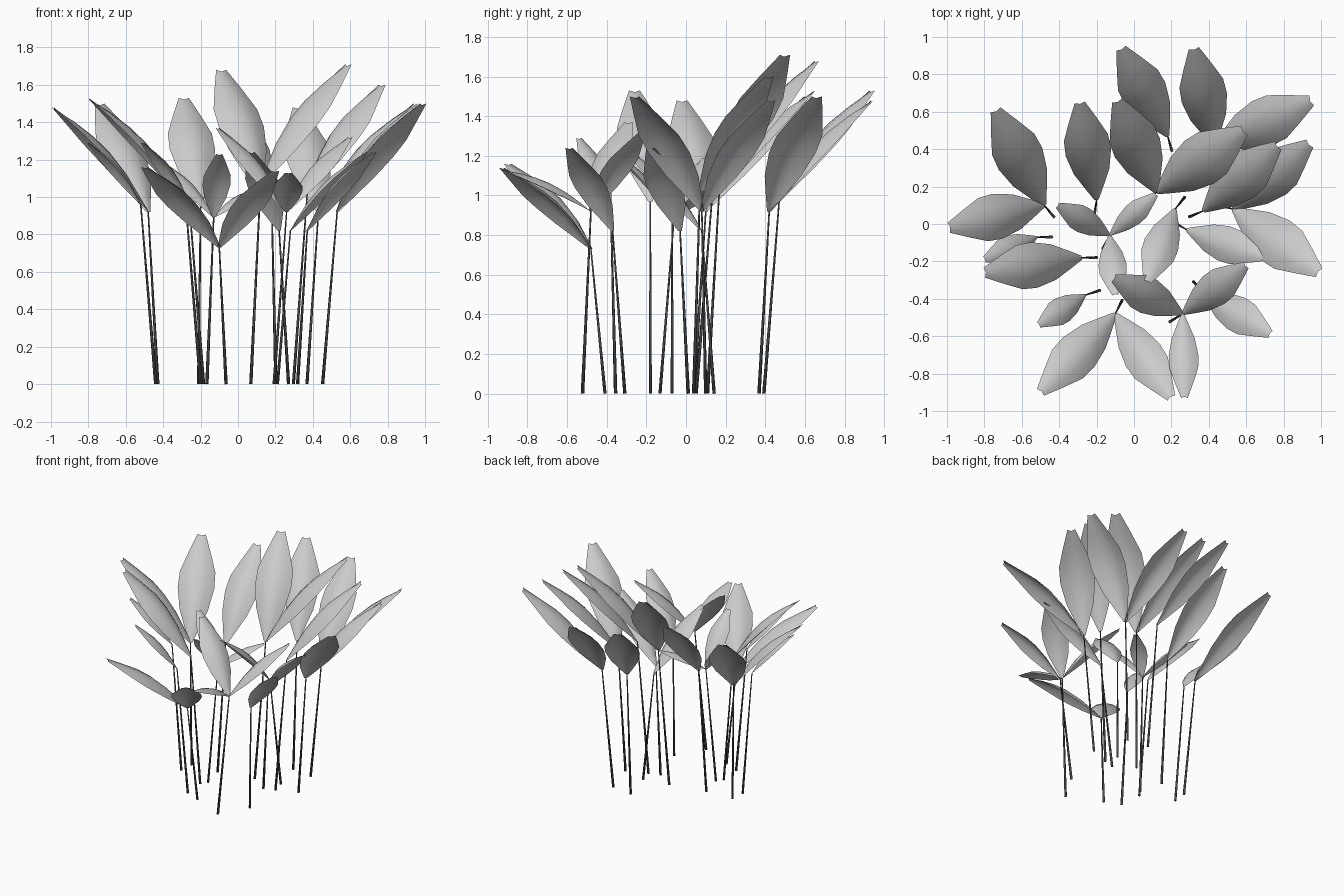
import bpy, bmesh
from math import sin, cos, pi, radians
from mathutils import Vector

cube = bpy.data.objects.get("Cube")
if cube:
    bpy.data.objects.remove(cube, do_unlink=True)


def material(name, grey):
    m = bpy.data.materials.new(name)
    m.use_nodes = True
    colour = (grey, grey, grey, 1)
    m.diffuse_color = colour
    m.node_tree.nodes["Principled BSDF"].inputs["Base Color"].default_value = colour
    return m


LEAF = material("leaf light grey", 0.6)
STEM = material("stem dark grey", 0.08)


def finish(bm, name, mat):
    mesh = bpy.data.meshes.new(name)
    bm.to_mesh(mesh)
    bm.free()
    mesh.materials.append(mat)
    for polygon in mesh.polygons:
        polygon.use_smooth = True
    bpy.context.collection.objects.link(bpy.data.objects.new(name, mesh))


# Leaf outline: position along the midrib and half width, relative to length
OUTLINE = [(0, .015), (.12, .06), (.3, .125), (.5, .16), (.65, .155),
           (.82, .1), (1, .036)]
ACROSS = (-1, -.5, 0, .5, 1)


def leaf(name, base, tip):
    """Arched blade from base to tip with a raised midrib and a notched end."""
    axis = tip - base
    length = axis.length
    side = axis.cross(Vector((0, 0, 1))).normalized()
    up = side.cross(axis).normalized()
    bm = bmesh.new()
    rows = []
    for along, half_width in OUTLINE:
        row = []
        for s in ACROSS:
            rise = sin(pi * along) * (.012 + .07 * (1 - s * s))
            notch = .015 * (1 - abs(s)) if along == 1 else 0
            row.append(bm.verts.new(base + axis * (along - notch)
                                    + side * (s * half_width * length)
                                    + up * (rise * length)))
        rows.append(row)
    for a, b in zip(rows, rows[1:]):
        for i in range(len(ACROSS) - 1):
            bm.faces.new((a[i], a[i + 1], b[i + 1], b[i]))
    # Faces look upwards
    bm.normal_update()
    if sum((f.normal.dot(up) for f in bm.faces)) < 0:
        bmesh.ops.reverse_faces(bm, faces=bm.faces)
    finish(bm, name, LEAF)


def stem(name, foot, top):
    """Thin tapering stalk."""
    bm = bmesh.new()
    bmesh.ops.create_cone(bm, cap_ends=True, segments=6, radius1=.009,
                          radius2=.004, depth=(top - foot).length)
    turn = (top - foot).to_track_quat("Z", "Y").to_matrix().to_4x4()
    bmesh.ops.transform(bm, matrix=turn, verts=bm.verts)
    bmesh.ops.translate(bm, vec=(foot + top) / 2, verts=bm.verts)
    finish(bm, name, STEM)


# Kinds of plant: height of the stem and of each leaf tip
KINDS = {
    "pair": (.92, [1.48, 1.5]),
    "tall_pair": (1.06, [1.68, 1.71]),
    "short_pair": (.73, [1.16, 1.14]),
    "trio": (.92, [1.37, 1.32, 1.13]),
    "small_trio": (.89, [1.23, 1.19, 1.05]),
    "single": (.97, [1.53]),
    "tall_single": (1.02, [1.6]),
    "small_single": (.96, [1.29]),
    "low_single": (.82, [1.24]),
}
LEAN = .08


def plant(place, kind, x, y, heading, *tips):
    """Stem leaning towards its heading, with one leaf to each tip."""
    height, tip_heights = KINDS[kind]
    top = Vector((x, y, height))
    angle = radians(heading)
    foot = Vector((x - LEAN * cos(angle), y - LEAN * sin(angle), 0))
    name = f"{place}_{kind}"
    stem(name + "_stem", foot, top)
    for number, (tip, z) in enumerate(zip(tips, tip_heights), 1):
        leaf(f"{name}_leaf_{number}", top, Vector((*tip, z)))


# Plants with two or three leaves
plant("left", "pair", .53, .08, -14, (.94, .43), (.99, -.26))
plant("right", "pair", -.48, .1, 130, (-.99, -.02), (-.74, .61))
plant("back", "pair", .43, .42, 40, (.32, .94), (.95, .66))
plant("centre", "tall_pair", .12, .17, 50, (-.09, .66), (.59, .5))
plant("front", "short_pair", -.1, -.48, -117, (-.5, -.9), (.2, -.93))
plant("front", "trio", .26, -.48, 32, (-.11, -.29), (.6, -.22), (.27, -.93))
plant("centre", "small_trio", -.13, -.06, 63, (-.1, -.38), (-.41, .1), (.12, .16))

# Plants with one leaf
plant("right_back", "single", -.2, .13, 82, (-.29, .65))
plant("back", "single", .18, .47, 106, (-.07, .94))
plant("right", "single", -.28, -.18, 180, (-.8, -.26))
plant("left", "tall_single", .37, .07, 23, (.77, .42))
plant("right", "small_single", -.52, -.07, 180, (-.8, -.19))
plant("front_right", "small_single", -.26, -.38, 198, (-.51, -.54))
plant("left", "low_single", .28, -.03, -31, (.69, -.18))
plant("centre", "low_single", .22, .08, -129, (.07, -.31))
plant("front_left", "low_single", .37, -.37, -50, (.73, -.59))
